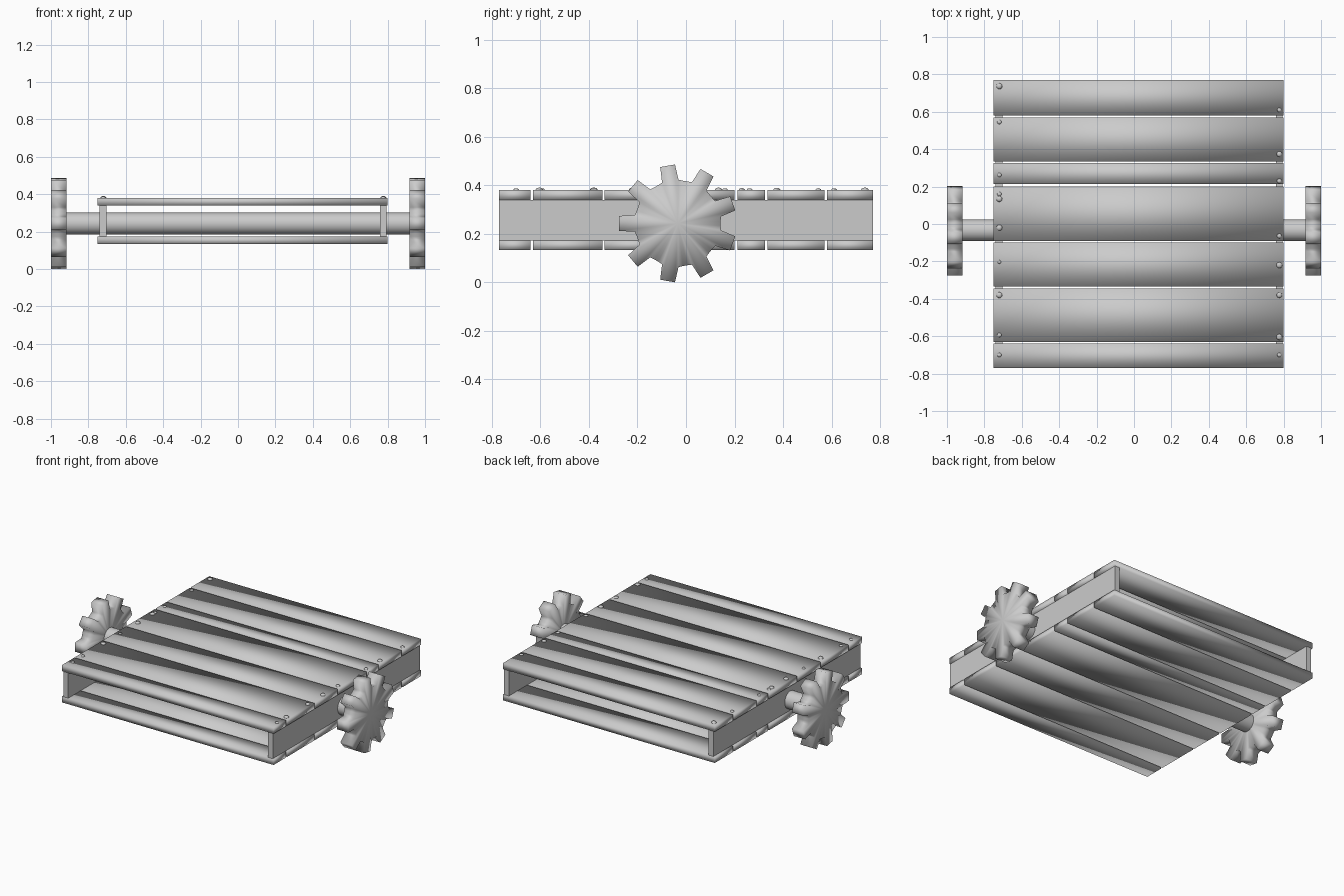
import bpy, bmesh, math
from mathutils import Matrix

cube = bpy.data.objects.get("Cube")
if cube:
    bpy.data.objects.remove(cube, do_unlink=True)

grey = bpy.data.materials.new("plain_grey")
grey.use_nodes = True
GREY = (0.6, 0.6, 0.6, 1)
grey.diffuse_color = GREY
grey.node_tree.nodes["Principled BSDF"].inputs["Base Color"].default_value = GREY


def finish(name, bm, smooth):
    bmesh.ops.recalc_face_normals(bm, faces=bm.faces)
    for f in bm.faces:
        f.smooth = smooth
    mesh = bpy.data.meshes.new(name)
    bm.to_mesh(mesh)
    bm.free()
    mesh.materials.append(grey)
    obj = bpy.data.objects.new(name, mesh)
    bpy.context.scene.collection.objects.link(obj)
    return obj


def box(name, x, y, z, smooth=False):
    bm = bmesh.new()
    bmesh.ops.create_cube(bm, size=1)
    for v in bm.verts:
        for i, (lo, hi) in enumerate((x, y, z)):
            v.co[i] = lo if v.co[i] < 0 else hi
    return finish(name, bm, smooth)


# Slats: matching top and bottom rows of uneven widths, softly shaded
SLATS = [(-0.77, -0.64), (-0.63, -0.345), (-0.335, -0.1), (-0.09, 0.2),
         (0.213, 0.325), (0.335, 0.57), (0.58, 0.77)]
for i, span in enumerate(SLATS):
    box(f"top_slat_{i}", (-0.75, 0.8), span, (0.34, 0.38), True)
    box(f"bottom_slat_{i}", (-0.75, 0.8), span, (0.133, 0.173), True)

# Side rails between the two slat rows
for side, x in (("right", (-0.74, -0.704)), ("left", (0.758, 0.794))):
    box(f"{side}_rail", x, (-0.77, 0.77), (0.173, 0.34))

# Axle through the platform
AXIS_Y, AXIS_Z = -0.034, 0.243
bm = bmesh.new()
bmesh.ops.create_cone(bm, cap_ends=True, segments=32, radius1=0.058, radius2=0.058, depth=1.88,
                      matrix=Matrix.Translation((0, AXIS_Y, AXIS_Z)) @ Matrix.Rotation(math.pi / 2, 4, 'Y'))
axle = finish("axle", bm, True)
for e in axle.data.edges:
    a, b = (axle.data.vertices[i].co.x for i in e.vertices)
    e.use_edge_sharp = abs(a - b) < 0.01


# Nine-toothed gear wheels, each cap a fan around its hub
def gear(name, x0, x1):
    outline = []
    for k in range(9):
        for off, r in ((-11, 0.18), (-7.3, 0.243), (7.3, 0.243), (11, 0.18), (17, 0.177), (23, 0.177)):
            a = math.radians(180 + k * 40 + off)
            outline.append((AXIS_Y + r * math.cos(a), AXIS_Z + r * math.sin(a)))
    bm = bmesh.new()
    rings = [[bm.verts.new((x, y, z)) for y, z in outline] for x in (x0, x1)]
    hubs = [bm.verts.new((x, AXIS_Y, AXIS_Z)) for x in (x0, x1)]
    n = len(outline)
    for i in range(n):
        j = (i + 1) % n
        bm.faces.new((rings[0][i], rings[0][j], rings[1][j], rings[1][i]))
        for ring, hub in zip(rings, hubs):
            bm.faces.new((ring[i], ring[j], hub))
    return finish(name, bm, True)


gear("right_gear", -1.0, -0.917)
gear("left_gear", 0.917, 1.0)

# Nail heads along both edges of the top slats: (y, radius)
NAILS = {
    -0.72: [(0.737, 0.016), (0.545, 0.012), (0.262, 0.012), (0.16, 0.012), (0.134, 0.016),
            (-0.02, 0.016), (-0.203, 0.01), (-0.38, 0.016), (-0.594, 0.012), (-0.7, 0.012)],
    0.777: [(0.61, 0.012), (0.374, 0.015), (0.23, 0.013), (-0.064, 0.013), (-0.22, 0.016),
            (-0.38, 0.015), (-0.604, 0.016), (-0.7, 0.012)],
}
for x, row in NAILS.items():
    for i, (y, r) in enumerate(row):
        bm = bmesh.new()
        bmesh.ops.create_uvsphere(bm, u_segments=12, v_segments=8, radius=r,
                                  matrix=Matrix.Translation((x, y, 0.38)) @ Matrix.Diagonal((1, 1, 0.65, 1)))
        finish(f"{'left' if x > 0 else 'right'}_nail_{i}", bm, True)
